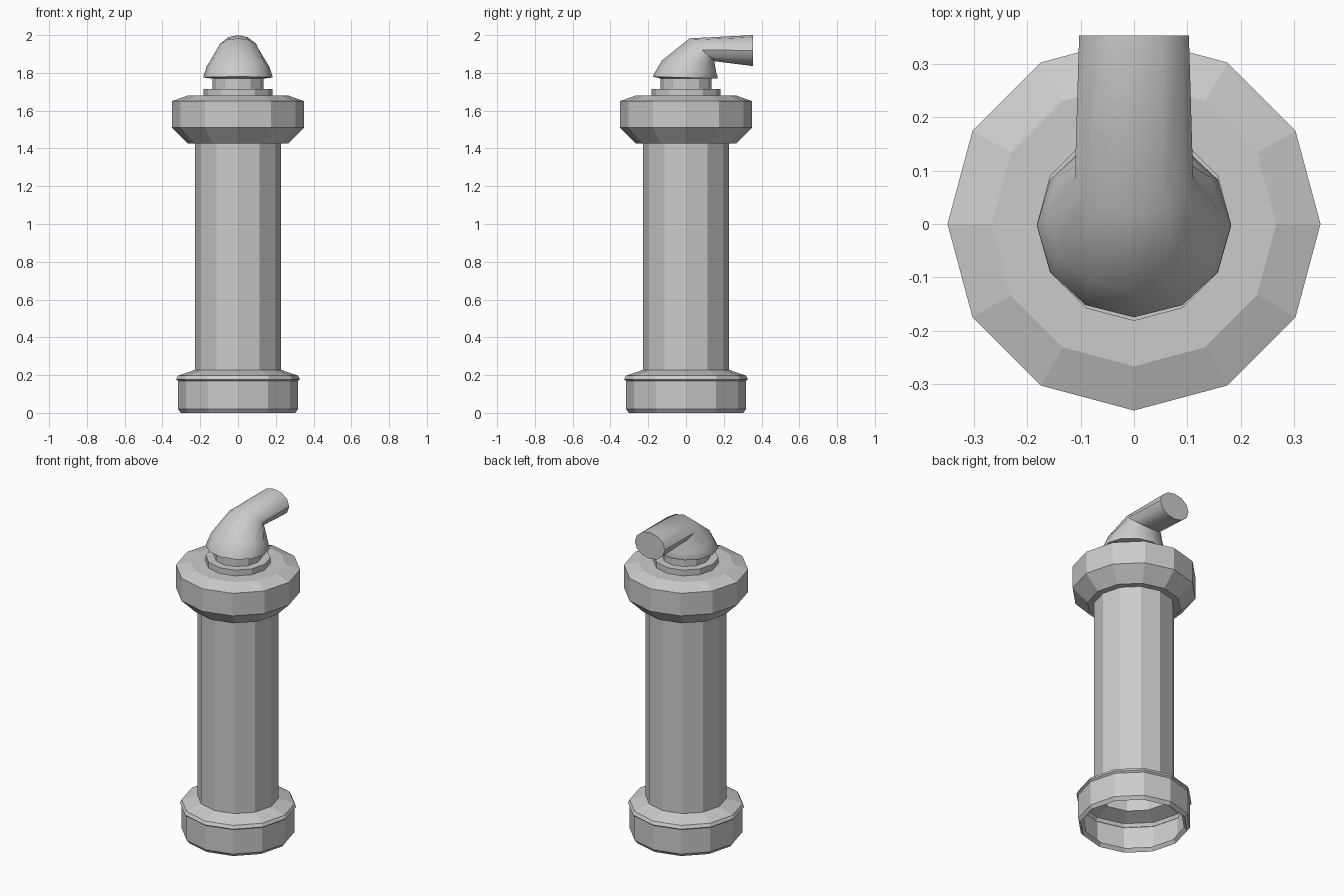
import bpy, bmesh, math

if "Cube" in bpy.data.objects:
    bpy.data.objects.remove(bpy.data.objects["Cube"])

SIDES = 12


def loft(name, rings, cap_start=False, cap_end=False):
    """Skin a list of rings; each ring is a list of SIDES points."""
    bm = bmesh.new()
    loops = [[bm.verts.new(p) for p in ring] for ring in rings]
    for a, b in zip(loops, loops[1:]):
        for i in range(SIDES):
            j = (i + 1) % SIDES
            bm.faces.new((a[i], a[j], b[j], b[i]))
    if cap_start:
        bm.faces.new(loops[0][::-1])
    if cap_end:
        bm.faces.new(loops[-1])
    mesh = bpy.data.meshes.new(name)
    bm.to_mesh(mesh)
    bm.free()
    obj = bpy.data.objects.new(name, mesh)
    bpy.context.collection.objects.link(obj)
    return obj


def tilted_ring(outer, inner, rx):
    """Ellipse spanning outer and inner (y, z) points, half-width rx in x."""
    cy, cz = (outer[0] + inner[0]) / 2, (outer[1] + inner[1]) / 2
    hy, hz = (outer[0] - inner[0]) / 2, (outer[1] - inner[1]) / 2
    pts = []
    for i in range(SIDES):
        a = 2 * math.pi * i / SIDES
        c, s = math.cos(a), math.sin(a)
        pts.append((rx * s * -1, cy + hy * c, cz + hz * c))
    return pts[::-1]


def lathe(name, profile, **caps):
    return loft(name, [tilted_ring((-r, z), (r, z), r) for r, z in profile], **caps)


# open-bottomed base socket with its lip and the column
lathe("base_socket", [(0.285, 0.02), (0.303, 0.0), (0.318, 0.02), (0.318, 0.17),
                      (0.328, 0.178), (0.318, 0.197), (0.228, 0.228)])
lathe("column", [(0.228, 0.228), (0.228, 1.43)])

# wide collar at the top of the column
lathe("collar", [(0.225, 1.425), (0.265, 1.425), (0.35, 1.51), (0.35, 1.65),
                 (0.267, 1.68), (0.18, 1.68)])

# stepped neck
lathe("neck", [(0.182, 1.68), (0.182, 1.716), (0.135, 1.716), (0.135, 1.77)])

# elbow bending backwards into the outlet pipe
elbow = loft("elbow_pipe", [
    tilted_ring((-0.135, 1.77), (0.135, 1.77), 0.135),
    tilted_ring((-0.175, 1.78), (0.165, 1.77), 0.182),
    tilted_ring((-0.172, 1.79), (0.168, 1.777), 0.182),
    tilted_ring((-0.128, 1.865), (0.16, 1.803), 0.165),
    tilted_ring((0.02, 1.983), (0.15, 1.862), 0.111),
    tilted_ring((0.354, 2.0), (0.354, 1.836), 0.103),
], cap_end=True)

bpy.ops.object.select_all(action='DESELECT')
elbow.select_set(True)
bpy.context.view_layer.objects.active = elbow
bpy.ops.object.shade_smooth_by_angle(angle=math.radians(40))
